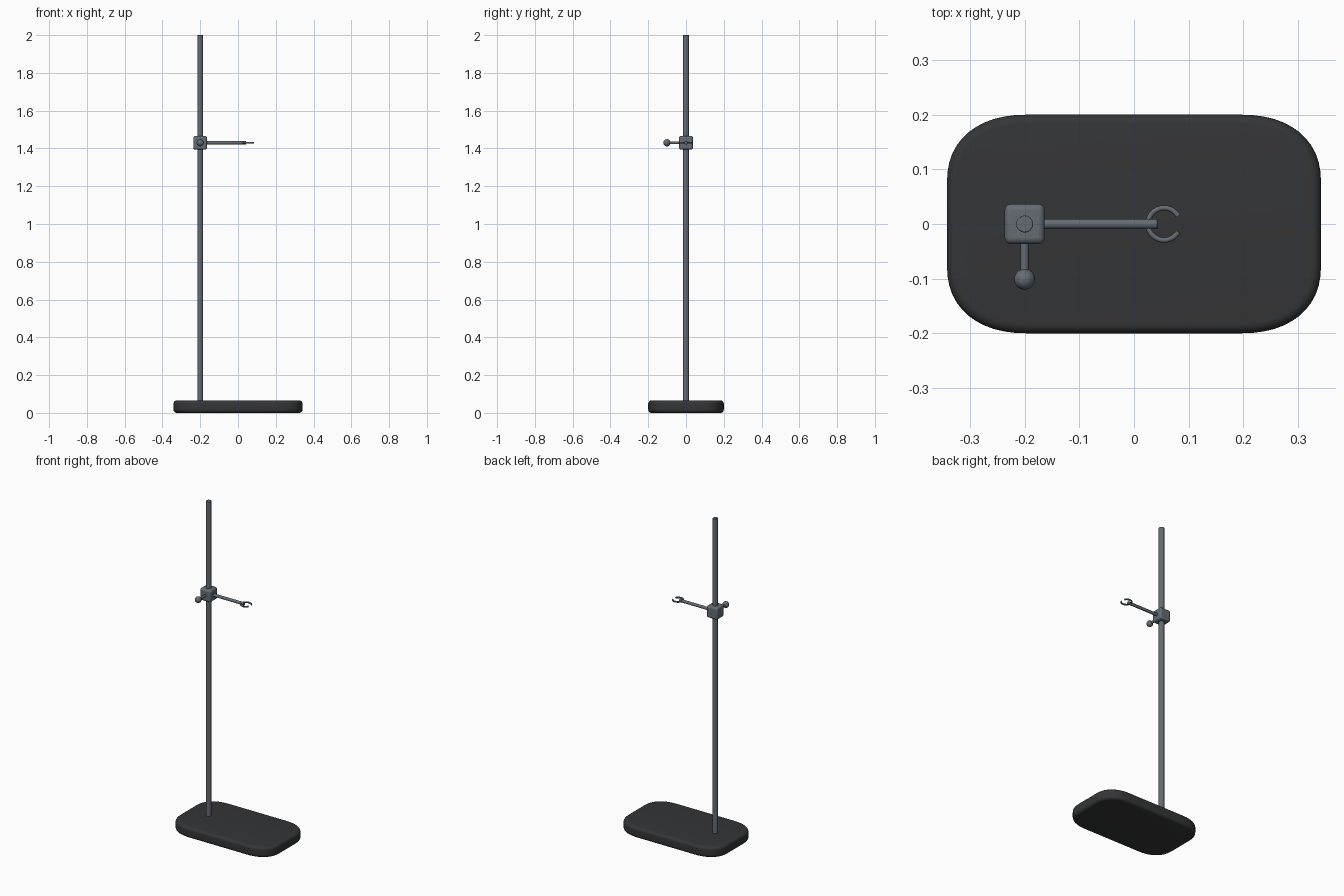
import bpy, bmesh, math
from mathutils import Vector

if "Cube" in bpy.data.objects:
    bpy.data.objects.remove(bpy.data.objects["Cube"])

ROD_X, CLAMP_Z = -0.2, 1.43


def material(name, rgb):
    m = bpy.data.materials.new(name)
    m.diffuse_color = (*rgb, 1)
    m.use_nodes = True
    m.node_tree.nodes["Principled BSDF"].inputs["Base Color"].default_value = m.diffuse_color
    return m


iron = material("dark_iron", (0.035, 0.036, 0.038))
steel = material("grey_steel", (0.13, 0.15, 0.17))


def finish(ob, name, mat, bevel=0, segments=3):
    ob.name = name
    ob.data.materials.append(mat)
    if bevel:
        b = ob.modifiers.new("bevel", 'BEVEL')
        b.width, b.segments, b.limit_method = bevel, segments, 'ANGLE'
        b.angle_limit = math.radians(40)
    bpy.ops.object.select_all(action='DESELECT')
    ob.select_set(True)
    bpy.context.view_layer.objects.active = ob
    bpy.ops.object.shade_smooth_by_angle(angle=math.radians(40))
    return ob


def mesh_object(bm):
    bmesh.ops.recalc_face_normals(bm, faces=bm.faces)
    me = bpy.data.meshes.new("mesh")
    bm.to_mesh(me)
    bm.free()
    ob = bpy.data.objects.new("part", me)
    bpy.context.collection.objects.link(ob)
    return ob


def bar(name, a, b, r, bevel=0):
    a, b = Vector(a), Vector(b)
    bpy.ops.mesh.primitive_cylinder_add(vertices=32, radius=r, depth=(b - a).length,
                                        location=(a + b) / 2)
    ob = bpy.context.object
    ob.rotation_euler = (b - a).to_track_quat('Z', 'Y').to_euler()
    return finish(ob, name, steel, bevel, 2)


# Base plate: soft-cornered outline, rounded over at top and bottom
def outline(inset):
    hx, hy, rx, ry, n = 0.342, 0.2, 0.15, 0.125, 12
    pts = []
    for q in range(4):
        sx, sy = [(1, 1), (-1, 1), (-1, -1), (1, -1)][q]
        for i in range(n + 1):
            t = (i if q % 2 == 0 else n - i) / n * math.pi / 2
            c, s = max(math.cos(t), 0) ** 0.87, max(math.sin(t), 0) ** 0.87
            pts.append((sx * (hx - rx + (rx - inset) * c), sy * (hy - ry + (ry - inset) * s)))
    return pts


H, R = 0.066, 0.018
profile = []
for i in range(7):
    a = i / 6 * math.pi / 2
    profile.append((R * (1 - math.sin(a)), R * (1 - math.cos(a))))
profile += [(d, H - z) for d, z in reversed(profile)]
bm = bmesh.new()
rings = [[bm.verts.new((x, y, z)) for x, y in outline(d)] for d, z in profile]
for lo, hi in zip(rings, rings[1:]):
    for i in range(len(lo)):
        j = (i + 1) % len(lo)
        bm.faces.new((lo[i], lo[j], hi[j], hi[i]))
bm.faces.new(rings[0])
bm.faces.new(rings[-1])
finish(mesh_object(bm), "base_plate", iron)

# Upright rod
bar("upright_rod", (ROD_X, 0, 0.03), (ROD_X, 0, 2.0), 0.0155, 0.002)

# Clamp block
bpy.ops.mesh.primitive_cube_add(size=0.073, location=(ROD_X, 0, CLAMP_Z))
finish(bpy.context.object, "clamp_block", steel, 0.011, 4)

# Thumb screw with ball knob
bar("thumb_screw", (ROD_X, -0.02, CLAMP_Z), (ROD_X, -0.1, CLAMP_Z), 0.0075)
bpy.ops.mesh.primitive_uv_sphere_add(segments=32, ring_count=16, radius=0.019,
                                     location=(ROD_X, -0.101, CLAMP_Z))
finish(bpy.context.object, "screw_knob", steel)

# Horizontal arm
bar("clamp_arm", (ROD_X + 0.02, 0, CLAMP_Z), (0.043, 0, CLAMP_Z), 0.009, 0.001)

# Open ring jaw at the end of the arm
bm = bmesh.new()
cx, major, minor, steps, sides = 0.055, 0.0295, 0.0048, 36, 12
gap = math.radians(29)
rings = []
for i in range(steps + 1):
    a = gap + (2 * math.pi - 2 * gap) * i / steps
    ring = []
    for k in range(sides):
        b = 2 * math.pi * k / sides
        r = major + minor * math.cos(b)
        ring.append(bm.verts.new((cx + r * math.cos(a), r * math.sin(a),
                                  CLAMP_Z + minor * math.sin(b))))
    rings.append(ring)
for p, q in zip(rings, rings[1:]):
    for k in range(sides):
        j = (k + 1) % sides
        bm.faces.new((p[k], p[j], q[j], q[k]))
bm.faces.new(rings[0])
bm.faces.new(rings[-1])
finish(mesh_object(bm), "ring_jaw", steel)
